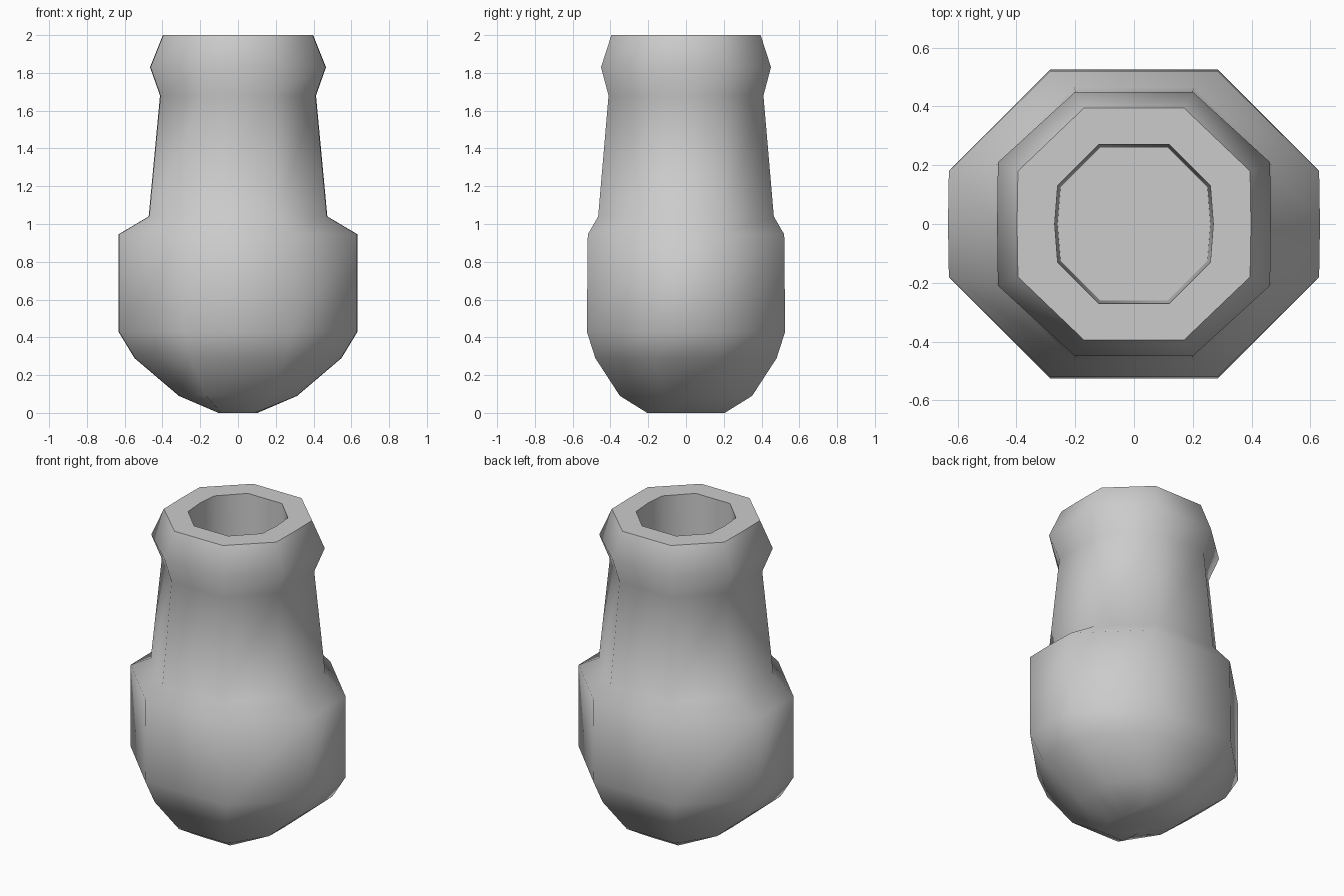
import bpy, bmesh, math

if "Cube" in bpy.data.objects:
    bpy.data.objects.remove(bpy.data.objects["Cube"])


def ring(bm, z, hx, hy, a, b, bulge=0.003):
    # chamfered outline: front/back edge half-width a, side edge half-width b
    pts = [(a, -hy), (hx, -b), (hx + bulge, 0), (hx, b), (a, hy),
           (-a, hy), (-hx, b), (-hx - bulge, 0), (-hx, -b), (-a, -hy)]
    return [bm.verts.new((x, y, z)) for x, y in pts]


def loft(name, sections):
    bm = bmesh.new()
    rings = [ring(bm, *s) for s in sections]
    for r0, r1 in zip(rings, rings[1:]):
        n = len(r0)
        for i in range(n):
            j = (i + 1) % n
            bm.faces.new((r0[i], r0[j], r1[j], r1[i]))
    bm.faces.new(rings[0][::-1])
    bm.faces.new(rings[-1])
    bmesh.ops.recalc_face_normals(bm, faces=bm.faces)
    me = bpy.data.meshes.new(name)
    bm.to_mesh(me)
    bm.free()
    ob = bpy.data.objects.new(name, me)
    bpy.context.collection.objects.link(ob)
    bpy.context.view_layer.objects.active = ob
    ob.select_set(True)
    bpy.ops.object.shade_smooth_by_angle(angle=math.radians(62))
    ob.select_set(False)
    return ob


# one continuous skin: rounded base, belly, shoulder, neck, lip, bore
loft("mortar_barrel", [
    # z, half x, half y, front half-width, side half-width
    (0.00, 0.10, 0.205, 0.09, 0.09),
    (0.09, 0.31, 0.35, 0.17, 0.13),
    (0.29, 0.545, 0.48, 0.25, 0.17),
    (0.43, 0.63, 0.525, 0.285, 0.18),
    (0.945, 0.63, 0.52, 0.285, 0.18),
    (1.04, 0.47, 0.465, 0.205, 0.205),
    (1.68, 0.41, 0.41, 0.18, 0.18),
    (1.83, 0.463, 0.45, 0.20, 0.21),
    (2.00, 0.395, 0.395, 0.17, 0.18),
    (2.00, 0.26, 0.27, 0.12, 0.13, 0.01),
    (1.50, 0.25, 0.26, 0.115, 0.125, 0.01),
])
